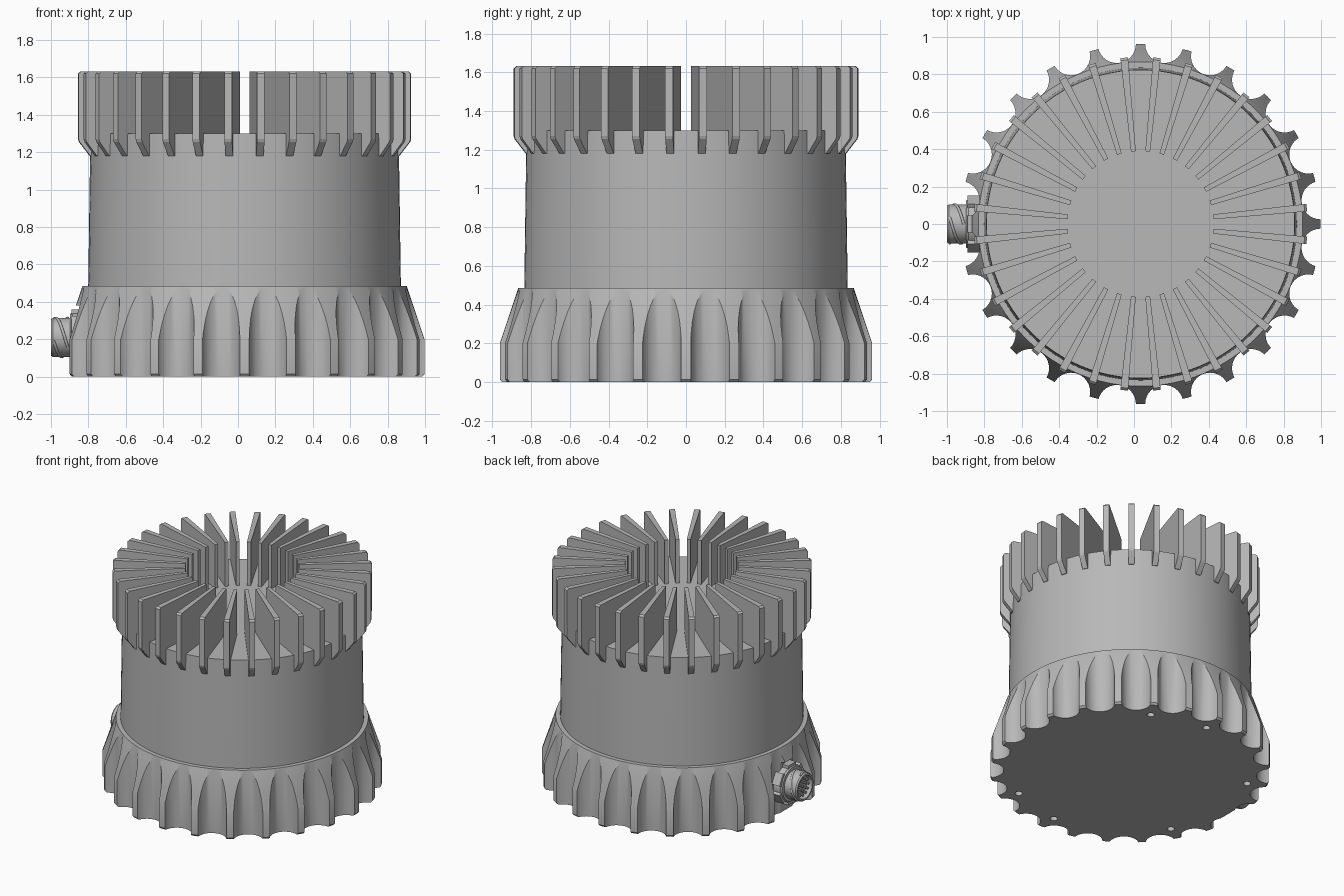
import bpy, bmesh
from math import radians, cos, sin, pi
from mathutils import Matrix, Vector

if "Cube" in bpy.data.objects:
    bpy.data.objects.remove(bpy.data.objects["Cube"], do_unlink=True)

CX = 0.035                      # axis of the round housing
PORT = Matrix.Translation((0, 0, 0.21)) @ Matrix.Rotation(-pi / 2, 4, 'Y')

grey = bpy.data.materials.new("metal grey")
grey.use_nodes = True
grey.diffuse_color = (0.48, 0.48, 0.48, 1)
grey.node_tree.nodes["Principled BSDF"].inputs["Base Color"].default_value = (0.48, 0.48, 0.48, 1)


def finish(name, bm, matrix=None):
    """Turn a bmesh into an object."""
    if matrix:
        bm.transform(matrix)
    bmesh.ops.recalc_face_normals(bm, faces=bm.faces)
    mesh = bpy.data.meshes.new(name)
    bm.to_mesh(mesh)
    bm.free()
    mesh.materials.append(grey)
    ob = bpy.data.objects.new(name, mesh)
    bpy.context.collection.objects.link(ob)
    return ob


def smooth(ob):
    bpy.ops.object.select_all(action='DESELECT')
    ob.select_set(True)
    bpy.context.view_layer.objects.active = ob
    bpy.ops.object.shade_smooth_by_angle(angle=radians(28))


def lathe(name, profile, steps, matrix):
    """Spin (radius, height) points about z."""
    bm = bmesh.new()
    vs = [bm.verts.new((r, 0, z)) for r, z in profile]
    es = [bm.edges.new(pair) for pair in zip(vs, vs[1:])]
    bmesh.ops.spin(bm, geom=vs + es, cent=(0, 0, 0), axis=(0, 0, 1),
                   angle=2 * pi, steps=steps, use_duplicate=False)
    bmesh.ops.remove_doubles(bm, verts=bm.verts, dist=0.0001)
    return finish(name, bm, matrix)


def add_cylinder(bm, radius, depth, centre, segments):
    bmesh.ops.create_cone(bm, cap_ends=True, segments=segments, radius1=radius,
                          radius2=radius, depth=depth, matrix=Matrix.Translation(centre))


def cut(ob, cutter):
    """Subtract the cutter and remove it."""
    mod = ob.modifiers.new("cut", 'BOOLEAN')
    mod.operation = 'DIFFERENCE'
    mod.solver = 'EXACT'
    mod.object = cutter
    bpy.ops.object.select_all(action='DESELECT')
    bpy.context.view_layer.objects.active = ob
    ob.select_set(True)
    bpy.ops.object.modifier_apply(modifier=mod.name)
    bpy.data.objects.remove(cutter, do_unlink=True)


axis = Matrix.Translation((CX, 0, 0))

# Flared base with scalloped sides
base = lathe("scalloped_base", [(0, 0), (0.95, 0), (0.962, 0.014), (0.962, 0.2),
                                (0.867, 0.485), (0, 0.485)], 96, axis)
bm = bmesh.new()
for i in range(24):
    a = radians(7.5 + 15 * i)
    add_cylinder(bm, 0.102, 1.4, (0.971 * cos(a), 0.971 * sin(a), 0.2), 32)
cut(base, finish("scallop_cutter", bm, axis))

# Flat recess for the connector
bm = bmesh.new()
bmesh.ops.create_cube(bm, size=1, matrix=Matrix.Translation((-0.94, 0, 0.14))
                      @ Matrix.Diagonal((0.2, 0.26, 0.48, 1)))
cut(base, finish("recess_cutter", bm))

# Screw holes in the underside
bm = bmesh.new()
for angle in (60, 90, 150, 210, 270, 300):
    a = radians(angle)
    add_cylinder(bm, 0.026, 0.06, (0.815 * cos(a), 0.815 * sin(a), 0), 16)
cut(base, finish("hole_cutter", bm, axis))
smooth(base)

# Main drum
smooth(lathe("drum", [(0, 0.47), (0.836, 0.47), (0.826, 1.18), (0.824, 1.3), (0, 1.3)], 96, axis))

# Radial cooling fins, thicker toward the rim
outline = [(0.39, 1.28), (0.8, 1.28), (0.8, 1.18), (0.83, 1.18), (0.888, 1.255),
           (0.893, 1.27), (0.893, 1.62), (0.88, 1.632), (0.39, 1.632)]
bm = bmesh.new()
for i in range(32):
    turn = Matrix.Rotation(radians(360 / 32 * (i + 0.5)), 3, 'Z')
    sides = []
    for s in (-1, 1):
        sides.append([bm.verts.new(turn @ Vector((r, s * (0.007 + 0.015 * r), z)))
                      for r, z in outline])
    for side in sides:
        bm.faces.new(side)
    n = len(outline)
    for k in range(n):
        j = (k + 1) % n
        bm.faces.new((sides[0][k], sides[0][j], sides[1][j], sides[1][k]))
finish("cooling_fins", bm, axis)

# Connector: flange, hollow shell, grip lugs, pins and bayonet ribs
smooth(lathe("connector_flange", [(0, 0.8), (0.135, 0.8), (0.135, 0.885), (0.125, 0.897), (0, 0.897)], 48, PORT))
smooth(lathe("connector_shell", [(0, 0.85), (0.104, 0.85), (0.104, 0.99), (0.097, 1), (0.085, 1),
                                 (0.085, 0.955), (0, 0.955)], 48, PORT))

bm = bmesh.new()
for i in range(6):
    place = Matrix.Rotation(radians(60 * i), 4, 'Z') @ Matrix.Translation((0.132, 0, 0.85))
    bmesh.ops.create_cube(bm, size=1, matrix=place @ Matrix.Diagonal((0.034, 0.09, 0.08, 1)))
finish("connector_lugs", bm, PORT)

bm = bmesh.new()
for count, radius in ((1, 0), (6, 0.033), (12, 0.065)):
    for i in range(count):
        a = 2 * pi * i / count
        add_cylinder(bm, 0.009, 0.035, (radius * cos(a), radius * sin(a), 0.967), 10)
smooth(finish("connector_pins", bm, PORT))

curve = bpy.data.curves.new("bayonet_ribs", 'CURVE')
curve.dimensions = '3D'
curve.bevel_depth = 0.008
curve.bevel_resolution = 2
curve.use_fill_caps = True
for i in range(3):
    line = curve.splines.new('POLY')
    line.points.add(20)
    for k, p in enumerate(line.points):
        a = radians(120 * i + 7 * k)
        p.co = (*(PORT @ Vector((0.103 * cos(a), 0.103 * sin(a), 0.91 + 0.0038 * k))), 1)
curve.materials.append(grey)
bpy.context.collection.objects.link(bpy.data.objects.new("bayonet_ribs", curve))
